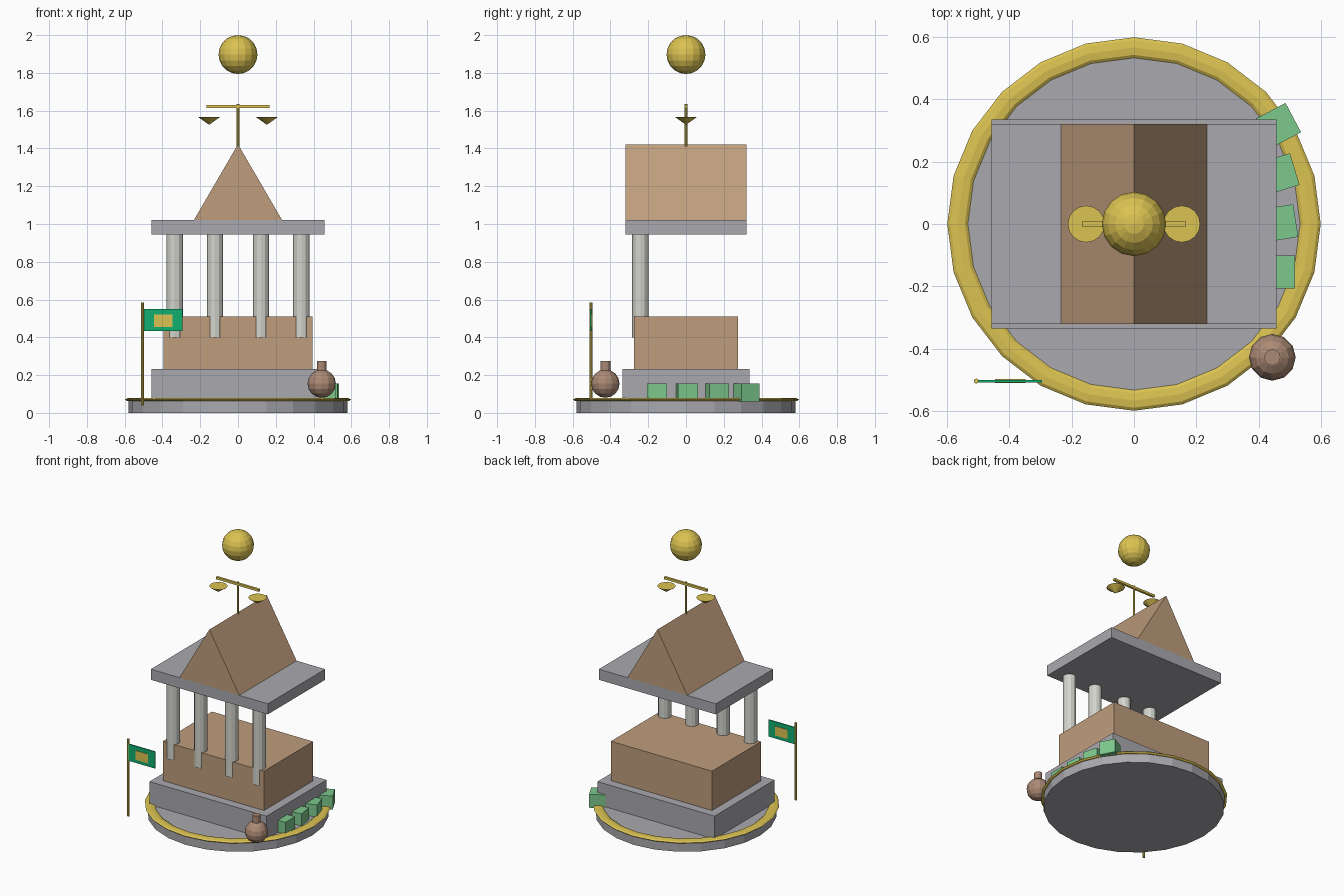
import bpy, bmesh, math
from mathutils import Matrix, Vector

cube = bpy.data.objects.get("Cube")
if cube:
    bpy.data.objects.remove(cube, do_unlink=True)


def material(name, rgb):
    linear = [((c / 255 + 0.055) / 1.055) ** 2.4 for c in rgb]
    m = bpy.data.materials.new(name)
    m.use_nodes = True
    m.diffuse_color = (*linear, 1)
    m.node_tree.nodes["Principled BSDF"].inputs["Base Color"].default_value = (*linear, 1)
    return m


GOLD = material("gold", (220, 195, 82))
GREY = material("grey stone", (170, 169, 175))
TAN = material("tan stone", (191, 157, 125))
PALE = material("pale stone", (212, 212, 205))
LEAF = material("soft green", (124, 200, 140))
FLAG = material("flag green", (16, 175, 112))
CLAY = material("brown clay", (172, 138, 117))


def finish(name, bm, mat):
    bmesh.ops.recalc_face_normals(bm, faces=bm.faces)
    mesh = bpy.data.meshes.new(name)
    bm.to_mesh(mesh)
    bm.free()
    mesh.materials.append(mat)
    ob = bpy.data.objects.new(name, mesh)
    bpy.context.collection.objects.link(ob)
    return ob


def box(name, low, high, mat, angle=0):
    low, high = Vector(low), Vector(high)
    bm = bmesh.new()
    bmesh.ops.create_cube(bm, size=1)
    bmesh.ops.scale(bm, vec=high - low, verts=bm.verts)
    bmesh.ops.rotate(bm, matrix=Matrix.Rotation(angle, 3, "Z"), verts=bm.verts)
    bmesh.ops.translate(bm, vec=(low + high) / 2, verts=bm.verts)
    return finish(name, bm, mat)


def cone(name, x, y, z0, z1, r0, r1, sides, mat):
    bm = bmesh.new()
    bmesh.ops.create_cone(bm, cap_ends=True, segments=sides, radius1=r0, radius2=r1,
                          depth=z1 - z0,
                          matrix=Matrix.Translation((x, y, (z0 + z1) / 2)))
    return finish(name, bm, mat)


def ball(name, centre, radius, sides, rings, mat):
    bm = bmesh.new()
    bmesh.ops.create_uvsphere(bm, u_segments=sides, v_segments=rings, radius=radius,
                              matrix=Matrix.Translation(centre))
    return finish(name, bm, mat)


# Round base with a flattened gold ring
cone("round_base", 0, 0, 0, 0.07, 0.58, 0.58, 24, GREY)
bpy.ops.mesh.primitive_torus_add(major_segments=24, minor_segments=8, major_radius=0.565,
                                 minor_radius=0.033, location=(0, 0, 0.07))
ring = bpy.context.object
ring.name = "base_ring"
ring.scale.z = 0.3
ring.data.materials.append(GOLD)

# Plinth, hall and roof slab
box("plinth", (-0.457, -0.335, 0.06), (0.457, 0.335, 0.232), GREY)
box("hall", (-0.395, -0.274, 0.232), (0.395, 0.274, 0.51), TAN)
box("roof_slab", (-0.457, -0.32, 0.945), (0.457, 0.32, 1.02), GREY)

# Front row of columns
for i, x in enumerate((-0.335, -0.122, 0.122, 0.335)):
    cone(f"column_{i + 1}", x, -0.242, 0.4, 0.95, 0.043, 0.043, 12, PALE)

# Gabled roof: a triangle pushed from front to back
bm = bmesh.new()
gable = bm.faces.new([bm.verts.new(p) for p in
                      ((-0.234, -0.32, 1.02), (0.234, -0.32, 1.02), (0, -0.32, 1.422))])
pushed = bmesh.ops.extrude_face_region(bm, geom=[gable], use_keep_orig=True)
bmesh.ops.translate(bm, vec=(0, 0.64, 0),
                    verts=[v for v in pushed["geom"] if isinstance(v, bmesh.types.BMVert)])
finish("gable_roof", bm, TAN)

# Balance scales and floating orb
cone("scale_post", 0, 0, 1.4, 1.635, 0.008, 0.008, 8, GOLD)
box("scale_beam", (-0.167, -0.008, 1.614), (0.167, 0.008, 1.63), GOLD)
for side, x in (("right", -0.153), ("left", 0.153)):
    cone(f"scale_pan_{side}", x, 0, 1.525, 1.567, 0, 0.059, 16, GOLD)
ball("orb", (0, 0, 1.897), 0.103, 16, 10, GOLD)

# Flag with an emblem plate showing on both sides
cone("flag_pole", -0.505, -0.503, 0.04, 0.585, 0.008, 0.008, 8, GOLD)
box("flag_cloth", (-0.5, -0.507, 0.433), (-0.294, -0.499, 0.551), FLAG)
box("flag_emblem", (-0.445, -0.51, 0.456), (-0.348, -0.496, 0.521), GOLD)

# Clay jar
ball("jar_body", (0.443, -0.427, 0.155), 0.075, 12, 8, CLAY)
cone("jar_neck", 0.443, -0.427, 0.2, 0.275, 0.026, 0.026, 12, CLAY)

# Green blocks fanned along the left side
half = 0.053
for i, (x, y, turn) in enumerate(((0.516, -0.154, 0), (0.518, 0.011, 9),
                                  (0.515, 0.176, 17), (0.51, 0.341, 28))):
    a = math.radians(turn)
    cx, cy = x - half * math.cos(a), y - half * math.sin(a)
    box(f"green_block_{i + 1}", (cx - half, cy - half, 0.06),
        (cx + half, cy + half, 0.155), LEAF, a)
